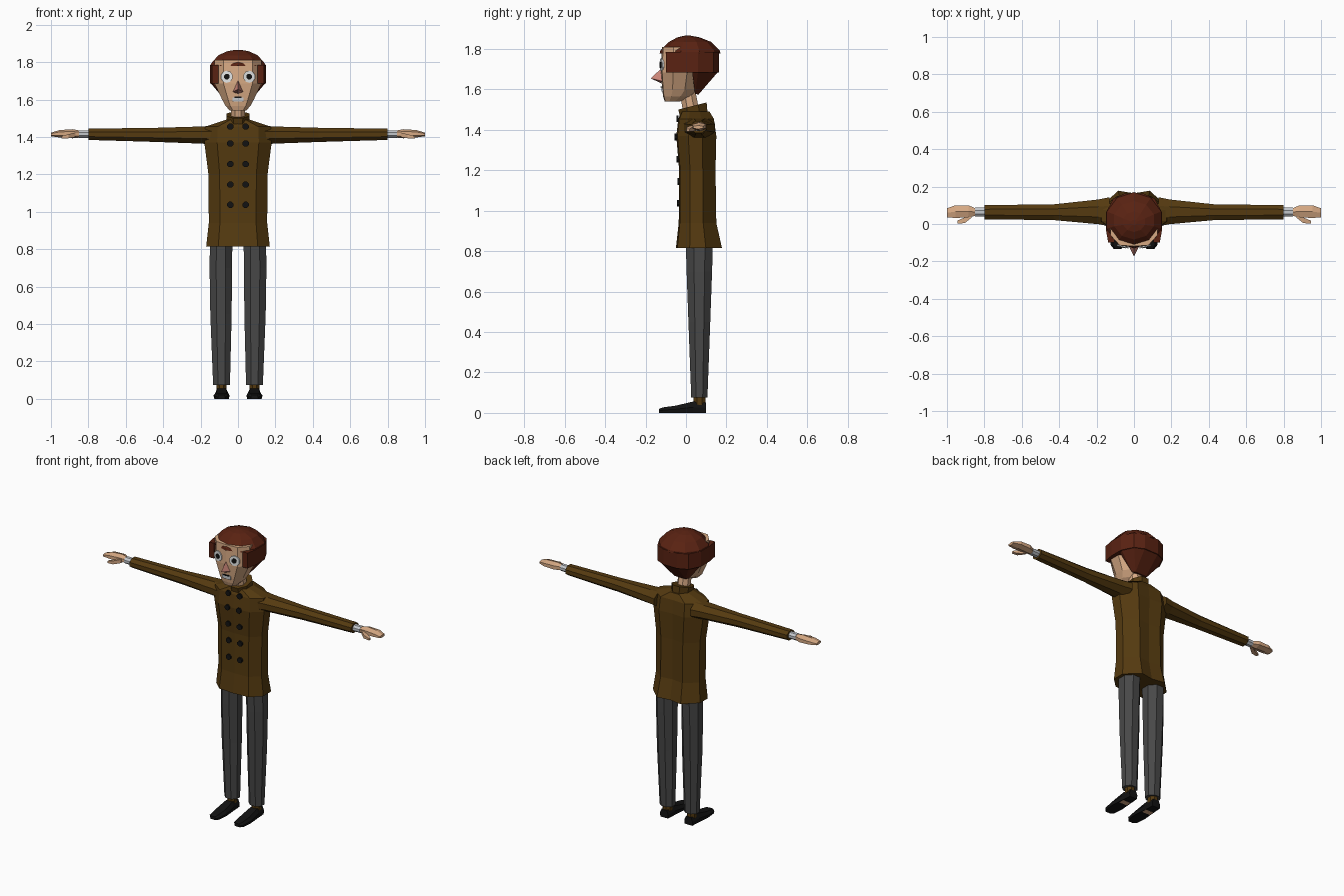
import bpy, bmesh, math
from mathutils import Vector

if "Cube" in bpy.data.objects:
    bpy.data.objects.remove(bpy.data.objects["Cube"])


def material(name, r, g, b):
    m = bpy.data.materials.new(name)
    m.diffuse_color = (r, g, b, 1)
    m.use_nodes = True
    m.node_tree.nodes["Principled BSDF"].inputs["Base Color"].default_value = m.diffuse_color
    return m


BROWN = material("coat brown", 0.09, 0.042, 0.005)
HAIR = material("auburn hair", 0.10, 0.016, 0.006)
GREY = material("trouser grey", 0.065, 0.065, 0.065)
SKIN = material("skin", 0.68, 0.40, 0.23)
PINK = material("nose pink", 0.60, 0.24, 0.19)
BLACK = material("black", 0.006, 0.006, 0.006)
WHITE = material("eye white", 0.80, 0.82, 0.82)
CUFF = material("cuff grey", 0.55, 0.57, 0.60)


def finish(name, bm, mat, mirror):
    bmesh.ops.recalc_face_normals(bm, faces=bm.faces[:])
    me = bpy.data.meshes.new(name)
    bm.to_mesh(me)
    bm.free()
    me.materials.append(mat)
    ob = bpy.data.objects.new(name, me)
    bpy.context.collection.objects.link(ob)
    if mirror:
        mod = ob.modifiers.new("mirror", 'MIRROR')
        mod.use_mirror_merge = False
    return ob


def loft(name, rings, mat, mirror=False):
    """Skin a list of closed rings and cap both ends."""
    bm = bmesh.new()
    vs = [[bm.verts.new(p) for p in r] for r in rings]
    n = len(rings[0])
    for a, b in zip(vs, vs[1:]):
        for i in range(n):
            j = (i + 1) % n
            bm.faces.new((a[i], a[j], b[j], b[i]))
    bm.faces.new(vs[0])
    bm.faces.new(vs[-1])
    return finish(name, bm, mat, mirror)


def hull(name, pts, mat, mirror=False):
    bm = bmesh.new()
    for p in pts:
        bm.verts.new(p)
    bmesh.ops.convex_hull(bm, input=bm.verts[:])
    return finish(name, bm, mat, mirror)


def ell(axis, pos, c1, c2, r1, r2, n=8):
    """Flat-sided ellipse across an axis; c1, c2 are the other coordinates."""
    k = 1 / math.cos(math.pi / n)
    out = []
    for i in range(n):
        a = (i + 0.5) * 2 * math.pi / n
        u, v = c1 + k * r1 * math.cos(a), c2 + k * r2 * math.sin(a)
        out.append({'x': (pos, u, v), 'y': (u, pos, v), 'z': (u, v, pos)}[axis])
    return out


def section(z, w, yf, yb, notch=0.0):
    """Symmetric body cross-section from front yf to back yb."""
    half = [(0, 0), (.62, .03), (1, .3), (1, .65), (.5, 1), (0, 1 - notch)]
    pts = half + [(-x, t) for x, t in half[4:0:-1]]
    return [(x * w, yf + t * (yb - yf), z) for x, t in pts]


def disc(name, x, z, y, r, thick, mat, slope=0.0, n=8):
    rings = []
    for yy in (y, y - thick):
        rings.append([(px, yy + slope * (px - x), pz)
                      for px, _, pz in ell('y', yy, x, z, r, r, n)])
    return loft(name, rings, mat, True)


# Coat body with a pleated back, and collar tilted forward
loft("coat", [section(0.815, .17, -.05, .178, .06),
              section(0.94, .156, -.036, .150, .06),
              section(1.20, .158, -.034, .146, .05),
              section(1.37, .18, -.048, .150, .04),
              section(1.455, .175, -.038, .138, .02),
              section(1.492, .065, -.022, .115)], BROWN)


def tilted(z, yc, rx, ry, k=0.25):
    return [(x, y, zz + k * (y - yc)) for x, y, zz in ell('z', z, 0, yc, rx, ry)]


loft("collar", [tilted(1.455, .042, .056, .066), tilted(1.518, .032, .062, .070)], BROWN)
for i, (z, y) in enumerate([(1.455, -.036), (1.365, -.044), (1.255, -.036),
                            (1.145, -.031), (1.037, -.032)]):
    disc("coat_buttons_%d" % (i + 1), .041, z, y, .0165, .012, BLACK)

# Sleeves, cuffs and hands
loft("sleeve", [ell('x', x, yc, zc, ry, rz) for x, yc, ry, zc, rz in
                [(.13, .065, .078, 1.41, .050), (.19, .065, .066, 1.41, .046),
                 (.43, .063, .042, 1.411, .038), (.80, .063, .038, 1.414, .030)]],
     BROWN, True)
loft("cuff", [ell('x', x, .063, 1.415, .024, .020) for x in (.79, .85)], CUFF, True)
loft("hand", [ell('x', x, yc, zc, ry, rz, 6) for x, yc, ry, zc, rz in
              [(.842, .063, .018, 1.415, .016), (.885, .068, .032, 1.417, .021),
               (.955, .066, .034, 1.417, .017), (1.0, .060, .024, 1.413, .008)]],
     SKIN, True)
loft("thumb", [ell('x', x, yc, zc, ry, rz, 4) for x, yc, ry, zc, rz in
               [(.868, .046, .012, 1.412, .012), (.905, .020, .015, 1.404, .011),
                (.945, .010, .008, 1.398, .006)]], SKIN, True)

# Trousers, ankles and shoes
loft("trouser_leg", [ell('z', z, cx, .066, rx, ry) for z, cx, rx, ry in
                     [(.075, .088, .045, .040), (.45, .091, .057, .054),
                      (.70, .092, .060, .063), (.84, .090, .060, .067)]], GREY, True)
loft("ankle", [ell('z', z, .088, .066, .027, .030) for z in (.04, .09)], BROWN, True)


def shoe_ring(y, w, h):
    c = .088
    return [(c - .9 * w, y, 0), (c + .9 * w, y, 0), (c + w, y, .5 * h),
            (c + .65 * w, y, h), (c - .65 * w, y, h), (c - w, y, .5 * h)]


loft("shoe", [shoe_ring(*r) for r in [(.10, .030, .050), (.035, .035, .056),
                                      (-.05, .043, .036), (-.115, .036, .027),
                                      (-.133, .020, .020)]], BLACK, True)
loft("sole_arch", [[(.06, y, z), (.116, y, z), (.116, y + .035, z), (.06, y + .035, z)]
                   for y, z in [(.005, -.001), (.005, .002)]], SKIN, True)

# Neck and face
loft("neck", [ell('z', z, 0, y, .037, .040) for z, y in [(1.47, .030), (1.60, .005)]], SKIN)
loft("face", [section(1.540, .042, -.105, -.030),
              section(1.565, .066, -.113, .020),
              section(1.60, .085, -.118, .055),
              section(1.685, .125, -.124, .075),
              section(1.81, .125, -.119, .075)], SKIN)
hull("nose", [(0, -.110, 1.715), (-.030, -.112, 1.640), (.030, -.112, 1.640),
              (0, -.175, 1.655), (0, -.125, 1.632)], PINK)
disc("eyes", .060, 1.722, -.116, .031, .008, WHITE, .22, 10)
disc("pupils", .060, 1.722, -.123, .015, .004, BLACK, .22)


def plate(name, z, w, h, y, mat):
    loft(name, [[(-w, yy, z - h), (w, yy, z - h), (w, yy, z + h), (-w, yy, z + h)]
                for yy in (y, y - .008)], mat)


plate("lips", 1.600, .030, .011, -.114, CUFF)
plate("mouth_line", 1.612, .020, .003, -.117, BLACK)

# Hair: faceted crown, sides wrapped round the face, tapering nape
crown = [ell('z', z, 0, y, rx, ry, 10) for z, y, rx, ry in
         [(1.778, .020, .148, .143), (1.792, .020, .144, .140),
          (1.836, .020, .106, .098), (1.858, .012, .058, .052),
          (1.866, .008, .014, .014)]]
loft("hair_crown", crown, HAIR)

outer = [(.138, -.100), (.150, -.03), (.150, .06), (.112, .135), (.05, .163)]
inner = [(.112, 0), (.103, -.100)]
outline = outer + [(-x, y) for x, y in outer[::-1]]
outline += [(-x, y) for x, y in inner[::-1]] + inner
loft("hair_sides", [[(x, y, z) for x, y in outline] for z in (1.685, 1.785)], HAIR)
hull("hair_nape", [(s * x, y, z) for s in (-1, 1) for x, y, z in
                   [(.138, .03, 1.69), (.148, .06, 1.69), (.112, .134, 1.69),
                    (.05, .161, 1.69), (.055, .045, 1.578), (.040, .062, 1.575)]], HAIR)
